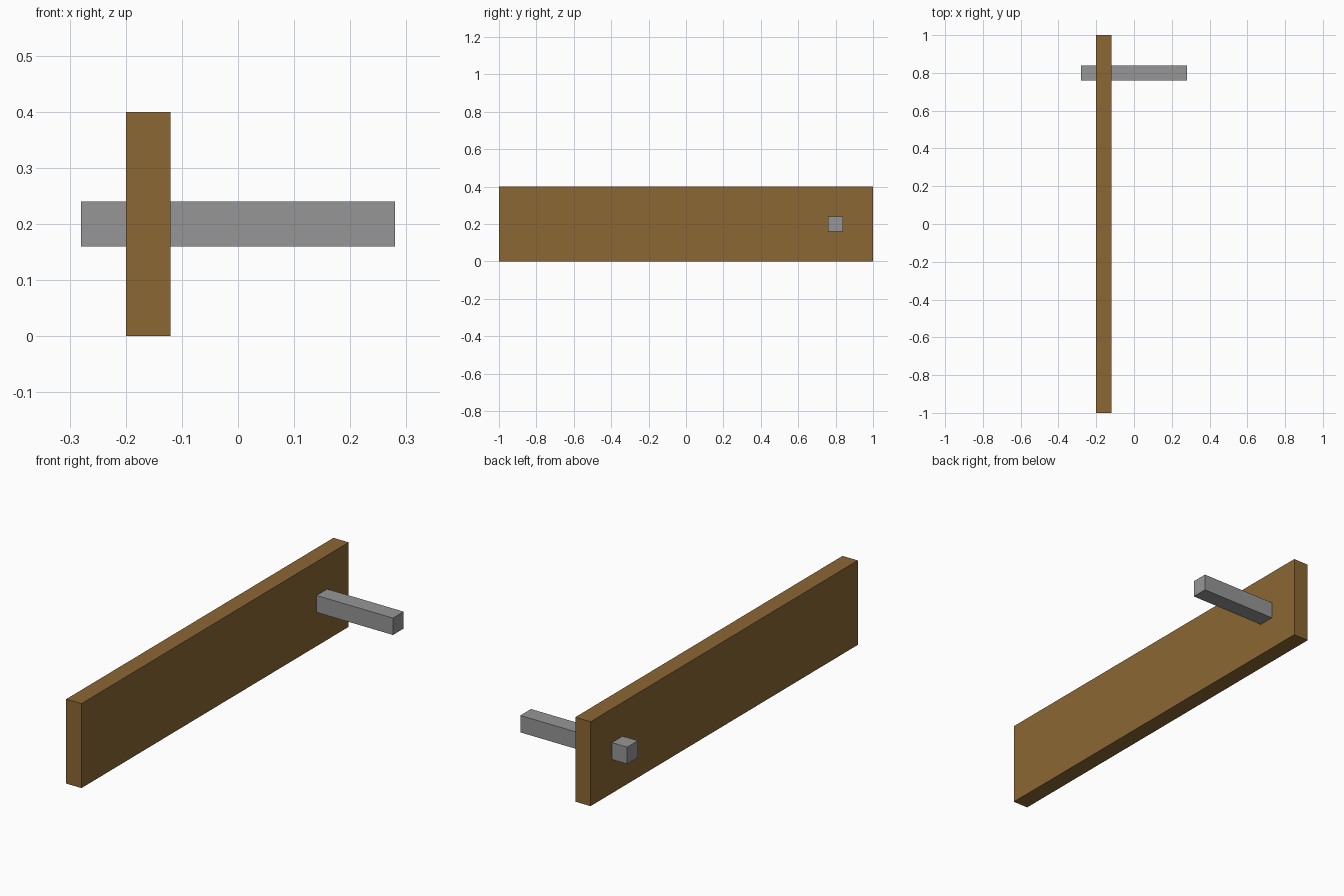
import bpy

if "Cube" in bpy.data.objects:
    bpy.data.objects.remove(bpy.data.objects["Cube"])


def material(name, rgb):
    m = bpy.data.materials.new(name)
    m.diffuse_color = (*rgb, 1.0)
    m.use_nodes = True
    m.node_tree.nodes["Principled BSDF"].inputs["Base Color"].default_value = m.diffuse_color
    return m


def box(name, lo, hi, mat):
    """Axis-aligned box between two corners, with its scale applied."""
    centre = [(a + b) / 2 for a, b in zip(lo, hi)]
    bpy.ops.mesh.primitive_cube_add(size=1, location=centre)
    ob = bpy.context.object
    ob.name = name
    ob.scale = [b - a for a, b in zip(lo, hi)]
    bpy.ops.object.transform_apply(location=False, rotation=False, scale=True)
    ob.data.materials.append(mat)
    return ob


wood = material("brown_wood", (0.262, 0.136, 0.034))
metal = material("grey_metal", (0.305, 0.305, 0.305))

# Upright plank
box("plank", (-0.20, -1.0, 0.0), (-0.12, 1.0, 0.4), wood)

# Square bar passing through the plank near its back end
box("cross_bar", (-0.28, 0.76, 0.16), (0.28, 0.84, 0.24), metal)
